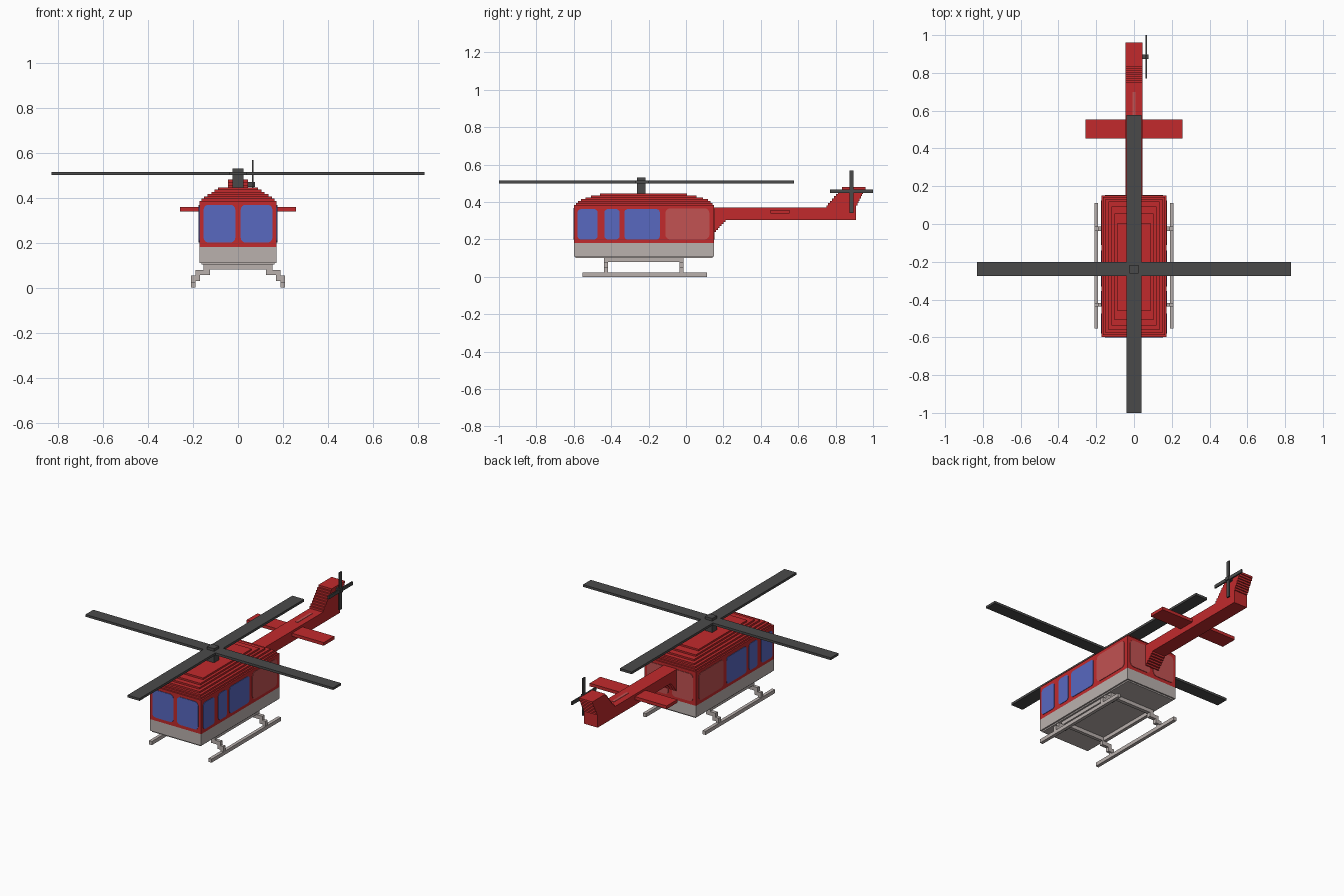
import bpy, bmesh, math

cube = bpy.data.objects.get("Cube")
if cube:
    bpy.data.objects.remove(cube, do_unlink=True)


def material(name, rgb):
    lin = [((c / 255 + 0.055) / 1.055) ** 2.4 for c in rgb] + [1.0]
    m = bpy.data.materials.new(name)
    m.use_nodes = True
    m.diffuse_color = lin
    m.node_tree.nodes["Principled BSDF"].inputs["Base Color"].default_value = lin
    return m


RED = material("red paint", (194, 42, 44))
GREY = material("warm grey", (186, 177, 174))
DARK = material("dark rotor grey", (74, 74, 74))
BLUE = material("blue glass", (88, 104, 192))
ROSE = material("rose panel", (194, 82, 82))


def finish(name, bm, mat):
    bmesh.ops.recalc_face_normals(bm, faces=bm.faces)
    mesh = bpy.data.meshes.new(name)
    bm.to_mesh(mesh)
    bm.free()
    mesh.materials.append(mat)
    obj = bpy.data.objects.new(name, mesh)
    bpy.context.collection.objects.link(obj)
    return obj


def add_prism(bm, pts, axis, lo, hi):
    """Extrude a 2D outline (remaining axes in x, y, z order) from lo to hi along an axis."""
    def place(p, d):
        v = list(p)
        v.insert(axis, d)
        return v
    face = bm.faces.new([bm.verts.new(place(p, lo)) for p in pts])
    ext = bmesh.ops.extrude_face_region(bm, geom=[face])
    for v in ext["geom"]:
        if isinstance(v, bmesh.types.BMVert):
            v.co[axis] = hi


def prism(name, mat, pts, axis, lo, hi):
    bm = bmesh.new()
    add_prism(bm, pts, axis, lo, hi)
    return finish(name, bm, mat)


def boxes(name, mat, *specs):
    bm = bmesh.new()
    for x0, x1, y0, y1, z0, z1 in specs:
        add_prism(bm, [(x0, y0), (x1, y0), (x1, y1), (x0, y1)], 2, z0, z1)
    return finish(name, bm, mat)


def cross(cx, cy, left, right, down, up, half_h, half_v):
    """Outline of a plus shape with its own arm ends."""
    l, r, b, t = cx - half_v, cx + half_v, cy - half_h, cy + half_h
    return [(l, down), (r, down), (r, b), (right, b), (right, t), (r, t),
            (r, up), (l, up), (l, t), (left, t), (left, b), (l, b)]


def rounded(a0, a1, b0, b1, r=0.018, n=4):
    """Rounded rectangle outline."""
    pts = []
    for k, (ca, cb) in enumerate([(a1 - r, b1 - r), (a0 + r, b1 - r), (a0 + r, b0 + r), (a1 - r, b0 + r)]):
        for i in range(n + 1):
            t = math.pi / 2 * (k + i / n)
            pts.append((ca + r * math.cos(t), cb + r * math.sin(t)))
    return pts


HW, FRONT, BACK = 0.172, -0.598, 0.15

# Cabin walls and lower hull
boxes("cabin", RED, (-HW, HW, FRONT, BACK, 0.18, 0.385))
boxes("hull", GREY, (-HW, HW, FRONT, BACK, 0.11, 0.18),
      (-0.163, 0.163, -0.59, 0.142, 0.102, 0.11))

# Stepped roof: half width, front, back
layers = [(0.163, -0.588, 0.142), (0.152, -0.577, 0.132), (0.136, -0.562, 0.118),
          (0.118, -0.538, 0.092), (0.104, -0.508, 0.055), (0.088, -0.46, 0.005)]
boxes("stepped_roof", RED, *[(-w, w, a, b, 0.385 + 0.01 * i, 0.395 + 0.01 * i)
                             for i, (w, a, b) in enumerate(layers)])

# Windows and door panels, thin plates on the walls
T = 0.003
for side, s in (("left", 1), ("right", -1)):
    lo, hi = sorted((s * (HW - T), s * (HW + T)))
    for i, (a, b) in enumerate([(-0.58, -0.473), (-0.436, -0.355), (-0.33, -0.14)]):
        prism(f"{side}_window_{i + 1}", BLUE, rounded(a, b, 0.2, 0.362), 0, lo, hi)
    prism(f"{side}_door_panel", ROSE, rounded(-0.11, 0.125, 0.2, 0.366, 0.025), 0, lo, hi)
    a, b = sorted((s * 0.012, s * 0.153))
    prism(f"{side}_windscreen", BLUE, rounded(a, b, 0.2, 0.368, 0.022), 1, FRONT - T, FRONT + T)
    prism(f"{side}_rear_panel", ROSE, rounded(a, b, 0.2, 0.366, 0.022), 1, BACK - T, BACK + T)

# Tail boom with a stepped bracket below its root (y, z profile)
boom = [(0.14, 0.37), (0.14, 0.24)]
N = 6
for i in range(N):
    y, z = 0.16 + 0.01 * i, 0.24 + 0.065 * i / N
    boom += [(y, z), (y, z + 0.065 / N)]
boom += [(0.91, 0.305), (0.91, 0.37)]
prism("tail_boom", RED, boom, 0, -0.045, 0.045)
boxes("boom_strip", ROSE, (-0.008, 0.008, 0.56, 0.7, 0.369, 0.372))

# Swept stepped tail fin
N = 9
dz = 0.11 / N
front_edge, back_edge = [], []
for i in range(N):
    z = 0.37 + dz * i
    yf = 0.75 + 0.083 * i / (N - 1)
    yb = 0.91 + 0.05 * i / (N - 1)
    front_edge += [(yf, z), (yf, z + dz)]
    back_edge += [(yb, z), (yb, z + dz)]
prism("tail_fin", RED, front_edge + back_edge[::-1], 0, -0.045, 0.045)

# Horizontal stabilizer
boxes("stabilizer", RED, (-0.258, 0.258, 0.452, 0.553, 0.338, 0.357))

# Main rotor
boxes("rotor_mast", DARK, (-0.024, 0.024, -0.263, -0.217, 0.44, 0.53))
prism("main_rotor", DARK, cross(0, -0.237, -0.83, 0.83, -1.0, 0.577, 0.037, 0.04), 2, 0.5, 0.514)

# Tail rotor
boxes("tail_rotor_hub", DARK, (0.04, 0.076, 0.873, 0.897, 0.447, 0.469))
prism("tail_rotor", DARK, cross(0.885, 0.457, 0.77, 1.0, 0.342, 0.568, 0.01, 0.011), 0, 0.062, 0.07)

# Landing gear: belly frame, stepped struts and runners
STRUTS = [(-0.438, -0.418), (-0.036, -0.014)]
frame = [(-0.153, 0.153, a, b, 0.08, 0.103) for a, b in STRUTS]
for s in (1, -1):
    a, b = sorted((s * 0.133, s * 0.153))
    frame.append((a, b, STRUTS[0][1], STRUTS[1][0], 0.08, 0.103))
boxes("belly_frame", GREY, *frame)

STEPS = [(0.125, 0.08), (0.125, 0.055), (0.168, 0.055), (0.168, 0.03), (0.19, 0.03), (0.19, 0.015),
         (0.209, 0.015), (0.209, 0.053), (0.188, 0.053), (0.188, 0.078), (0.153, 0.078), (0.153, 0.08)]
for side, s in (("left", 1), ("right", -1)):
    for pos, (a, b) in zip(("front", "rear"), STRUTS):
        prism(f"{side}_{pos}_strut", GREY, [(s * x, z) for x, z in STEPS], 1, a, b)
    x0, x1 = sorted((s * 0.19, s * 0.21))
    boxes(f"{side}_skid", GREY, (x0, x1, -0.553, 0.112, 0.0, 0.022))
